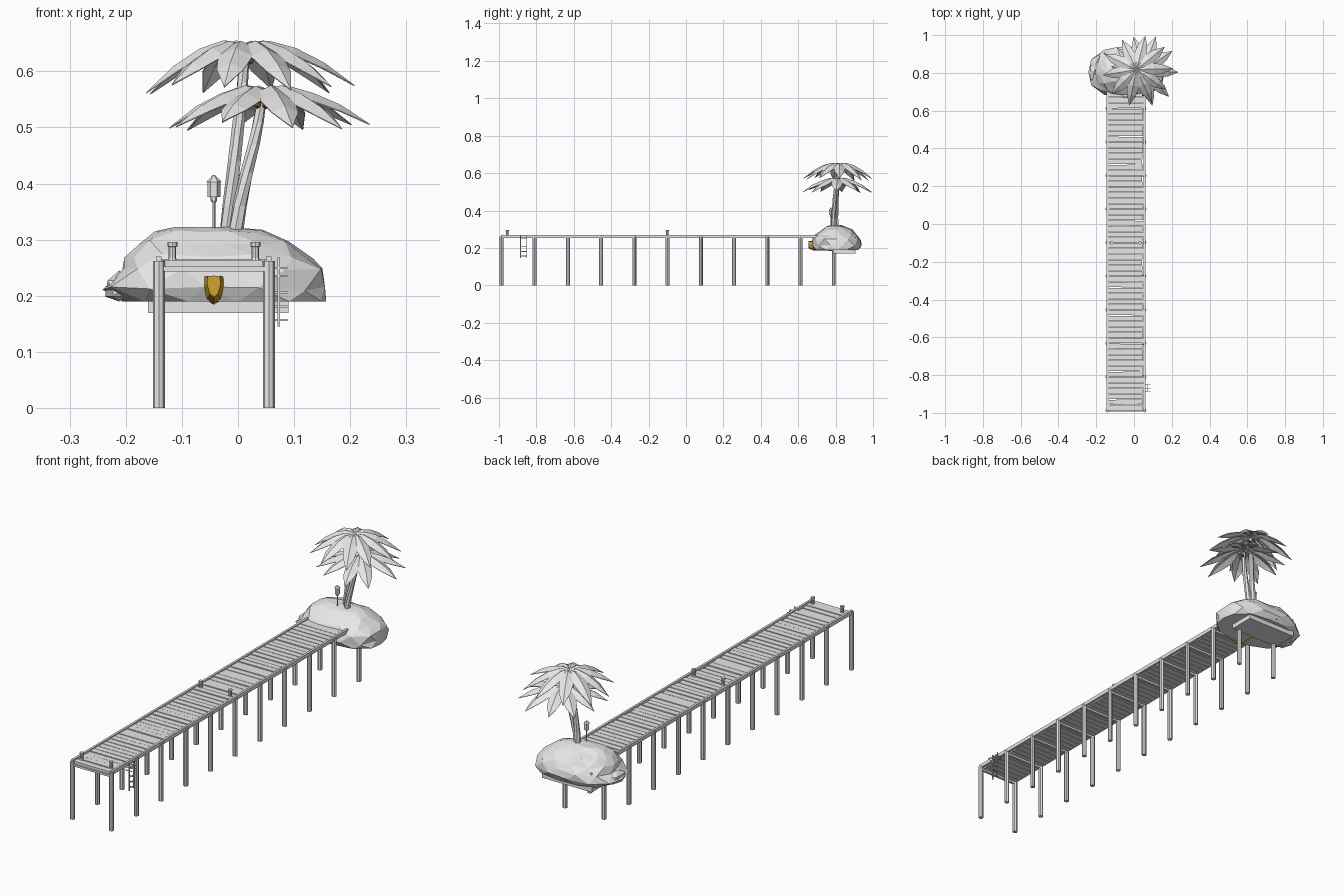
import bpy, bmesh, math, random
from mathutils import Vector, Matrix

if "Cube" in bpy.data.objects:
    bpy.data.objects.remove(bpy.data.objects["Cube"])

random.seed(4)


def material(name, rgb):
    m = bpy.data.materials.new(name)
    m.diffuse_color = (*rgb, 1)
    m.use_nodes = True
    m.node_tree.nodes["Principled BSDF"].inputs["Base Color"].default_value = m.diffuse_color
    return m


GREY = material("pale grey", (0.8, 0.8, 0.8))
GOLD = material("golden yellow", (0.62, 0.36, 0.03))
BROWN = material("coconut brown", (0.3, 0.15, 0.03))


def finish(name, bm, mat):
    bmesh.ops.recalc_face_normals(bm, faces=bm.faces)
    me = bpy.data.meshes.new(name)
    bm.to_mesh(me)
    bm.free()
    me.materials.append(mat)
    ob = bpy.data.objects.new(name, me)
    bpy.context.collection.objects.link(ob)
    return ob


def add_box(bm, x0, x1, y0, y1, z0, z1, turn=0.0):
    m = (Matrix.Translation(((x0 + x1) / 2, (y0 + y1) / 2, (z0 + z1) / 2))
         @ Matrix.Rotation(turn, 4, 'Z') @ Matrix.Diagonal((x1 - x0, y1 - y0, z1 - z0, 1)))
    bmesh.ops.create_cube(bm, size=1, matrix=m)


def add_loft(bm, rings):
    rows = [[bm.verts.new(p) for p in r] for r in rings]
    n = len(rows[0])
    for a, b in zip(rows, rows[1:]):
        for i in range(n):
            j = (i + 1) % n
            bm.faces.new((a[i], a[j], b[j], b[i]))
    bm.faces.new(rows[0][::-1])
    bm.faces.new(rows[-1])


def circle(x, y, z, r, n=8, start=0.0):
    return [(x + r * math.cos(start + math.tau * i / n),
             y + r * math.sin(start + math.tau * i / n), z) for i in range(n)]


XL, XR = -0.141, 0.055
POST_Y = [-0.987 + 0.1777 * i for i in range(11)]

# round piles, in pairs along the pier
bm = bmesh.new()
for i, y in enumerate(POST_Y):
    top = 0.262 if i < 10 else 0.23
    for x in (XL, XR):
        add_loft(bm, [circle(x, y, z, 0.0105) for z in (0, top)])
finish("pier_posts", bm, GREY)

# beams under the deck: one cross beam per pair of piles, two long stringers
bm = bmesh.new()
for y in POST_Y[:10]:
    add_box(bm, XL, XR, y - 0.006, y + 0.006, 0.243, 0.252)
for x in (XL, XR):
    add_box(bm, x - 0.005, x + 0.005, -0.99, 0.72, 0.253, 0.27)
finish("pier_beams", bm, GREY)

# deck planks with slightly uneven ends and angles
bm = bmesh.new()
pitch = 0.1777 / 6
for i in range(58):
    y = -0.988 + pitch * i
    a, b = random.uniform(-0.003, 0.003), random.uniform(-0.006, 0.004)
    h = random.uniform(0.262, 0.266)
    add_box(bm, XL + 0.002 + a, XR - 0.006 + b, y + 0.0015, y + pitch - 0.0015,
            0.252, h, random.uniform(-0.006, 0.006))
finish("deck_planks", bm, GREY)

# mooring bollards
bm = bmesh.new()
for y in (-0.955, -0.1):
    for x in (-0.117, 0.031):
        add_loft(bm, [circle(x, y, z, r) for z, r in
                      ((0.262, 0.009), (0.268, 0.0065), (0.287, 0.0065),
                       (0.288, 0.009), (0.296, 0.009))])
finish("bollards", bm, GREY)

# ladder on the right side
bm = bmesh.new()
for y in (-0.885, -0.852):
    add_box(bm, 0.0705, 0.0745, y - 0.002, y + 0.002, 0.145, 0.268)
    for z in (0.25, 0.236):
        add_box(bm, 0.052, 0.088, y - 0.0015, y + 0.0015, z - 0.0015, z + 0.0015)
for z in (0.157, 0.181, 0.206, 0.25):
    add_box(bm, 0.071, 0.074, -0.885, -0.852, z - 0.0015, z + 0.0015)
    add_box(bm, 0.062, 0.088, -0.870, -0.867, z - 0.0015, z + 0.0015)
finish("ladder", bm, GREY)

# faceted island: rows of z, x range, y range
LAYERS = [(0.19, -0.205, 0.162, 0.685, 0.925), (0.213, -0.235, 0.163, 0.668, 0.938),
          (0.245, -0.212, 0.155, 0.675, 0.935), (0.27, -0.200, 0.13, 0.69, 0.912),
          (0.295, -0.180, 0.09, 0.72, 0.89), (0.313, -0.145, 0.045, 0.75, 0.86),
          (0.323, -0.11, -0.02, 0.78, 0.83)]
rings = []
for k, (z, x0, x1, y0, y1) in enumerate(LAYERS):
    ring = []
    for i in range(13):
        t = math.tau * (i + 0.5 * (k % 2)) / 13
        c, s = math.cos(t), math.sin(t)
        f = random.uniform(0.96, 1.04) / (abs(c) ** 2.5 + abs(s) ** 2.5) ** 0.4
        dz = 0 if k in (0, 6) else random.uniform(-0.005, 0.005)
        ring.append(((x0 + x1) / 2 + (x1 - x0) / 2 * c * f,
                     (y0 + y1) / 2 + (y1 - y0) / 2 * s * f, z + dz))
    rings.append(ring)
bm = bmesh.new()
add_loft(bm, rings)
bmesh.ops.triangulate(bm, faces=[f for f in bm.faces if len(f.verts) == 4])
finish("island_rock", bm, GREY)

# small boulder on the left of the island
bm = bmesh.new()
bmesh.ops.create_icosphere(bm, subdivisions=1, radius=1)
for v in bm.verts:
    v.co = (-0.212 + 0.028 * v.co.x, 0.80 + 0.06 * v.co.y, max(0.19, 0.213 + 0.032 * v.co.z))
finish("side_boulder", bm, GREY)

# square foundation block below the island
bm = bmesh.new()
add_box(bm, -0.16, 0.09, 0.785, 0.905, 0.169, 0.255)
finish("foundation_block", bm, GREY)

# golden canoe running through the island
bm = bmesh.new()
rings = []
for y, w, zb in ((0.655, 0.012, 0.198), (0.68, 0.0195, 0.187), (0.80, 0.021, 0.184),
                 (0.90, 0.0195, 0.187), (0.932, 0.010, 0.2)):
    rings.append([(-0.043 + w * a, y, zb + (0.236 - zb) * b) for a, b in
                  ((-0.9, 0.97), (-1, 0.6), (-0.6, 0.15), (0, 0), (0.6, 0.15),
                   (1, 0.6), (0.9, 0.97), (0, 1))])
add_loft(bm, rings)
finish("canoe", bm, GOLD)

# lantern on a thin pole
bm = bmesh.new()
LX, LY = -0.043, 0.775
add_loft(bm, [circle(LX, LY, z, 0.0025, 6) for z in (0.30, 0.376)])
add_loft(bm, [circle(LX, LY, z, r, 6) for z, r in ((0.366, 0.003), (0.370, 0.006), (0.376, 0.006))])
add_loft(bm, [circle(LX, LY, z, r, 6) for z, r in ((0.376, 0.0115), (0.403, 0.0115))])
add_loft(bm, [circle(LX, LY, z, r, 6) for z, r in ((0.403, 0.0135), (0.415, 0.002))])
finish("lantern", bm, GREY)


def trunk(name, path, r0, r1):
    bm = bmesh.new()
    n = len(path) - 1
    add_loft(bm, [circle(x, y, z, r0 + (r1 - r0) * i / n, 7, 0.25 * i)
                  for i, (x, y, z) in enumerate(path)])
    finish(name, bm, GREY)


trunk("tall_trunk", [(-0.022, 0.805, 0.29), (-0.015, 0.802, 0.36), (-0.006, 0.803, 0.44),
                     (0.002, 0.808, 0.52), (0.008, 0.814, 0.58), (0.013, 0.818, 0.642)], 0.014, 0.009)
trunk("short_trunk", [(-0.008, 0.79, 0.29), (0.003, 0.79, 0.36), (0.016, 0.792, 0.42),
                      (0.028, 0.795, 0.47), (0.036, 0.80, 0.51), (0.044, 0.805, 0.562)], 0.014, 0.009)


def crown(name, cx, cy, cz, count, length, drop, start):
    """Arched, folded leaves ending in a point, set round a centre."""
    bm = bmesh.new()
    # fraction of length, half width, height along the arch
    shape = [(0.0, 0.006, 0.0), (0.22, 0.020, 0.006), (0.46, 0.031, -0.008),
             (0.72, 0.024, -0.45 * drop), (1.0, 0.0, -drop)]
    for i in range(count):
        ang = start + math.tau * i / count + random.uniform(-0.08, 0.08)
        ln = length * random.uniform(0.9, 1.04)
        d = random.uniform(0.85, 1.08)
        rot = Matrix.Translation((cx, cy, cz)) @ Matrix.Rotation(ang, 4, 'Z')
        rows = []
        for t, w, h in shape:
            h = h * d
            if w == 0:
                rows.append([bm.verts.new(rot @ Vector((ln * t, 0, h)))])
            else:
                rows.append([bm.verts.new(rot @ Vector((ln * t, s * w, h - abs(s) * w * 0.45)))
                             for s in (-1, 0, 1)])
        for a, b in zip(rows, rows[1:]):
            for k in (0, 1):
                quad = (a[k], a[k + 1], b[0]) if len(b) == 1 else (a[k], a[k + 1], b[k + 1], b[k])
                bm.faces.new(quad)
    ob = finish(name, bm, GREY)
    mod = ob.modifiers.new("thickness", 'SOLIDIFY')
    mod.thickness = 0.002
    mod.offset = 0


crown("upper_leaves", 0.013, 0.818, 0.648, 10, 0.188, 0.083, 0.1)
crown("lower_leaves", 0.048, 0.812, 0.568, 10, 0.188, 0.068, -0.1)

# coconuts under both crowns
bm = bmesh.new()
for p in ((0.001, 0.806, 0.618), (0.010, 0.802, 0.616), (0.022, 0.826, 0.619),
          (0.035, 0.790, 0.541), (0.050, 0.792, 0.540), (0.054, 0.812, 0.543)):
    bmesh.ops.create_icosphere(bm, subdivisions=1, radius=0.0075, matrix=Matrix.Translation(p))
finish("coconuts", bm, BROWN)
